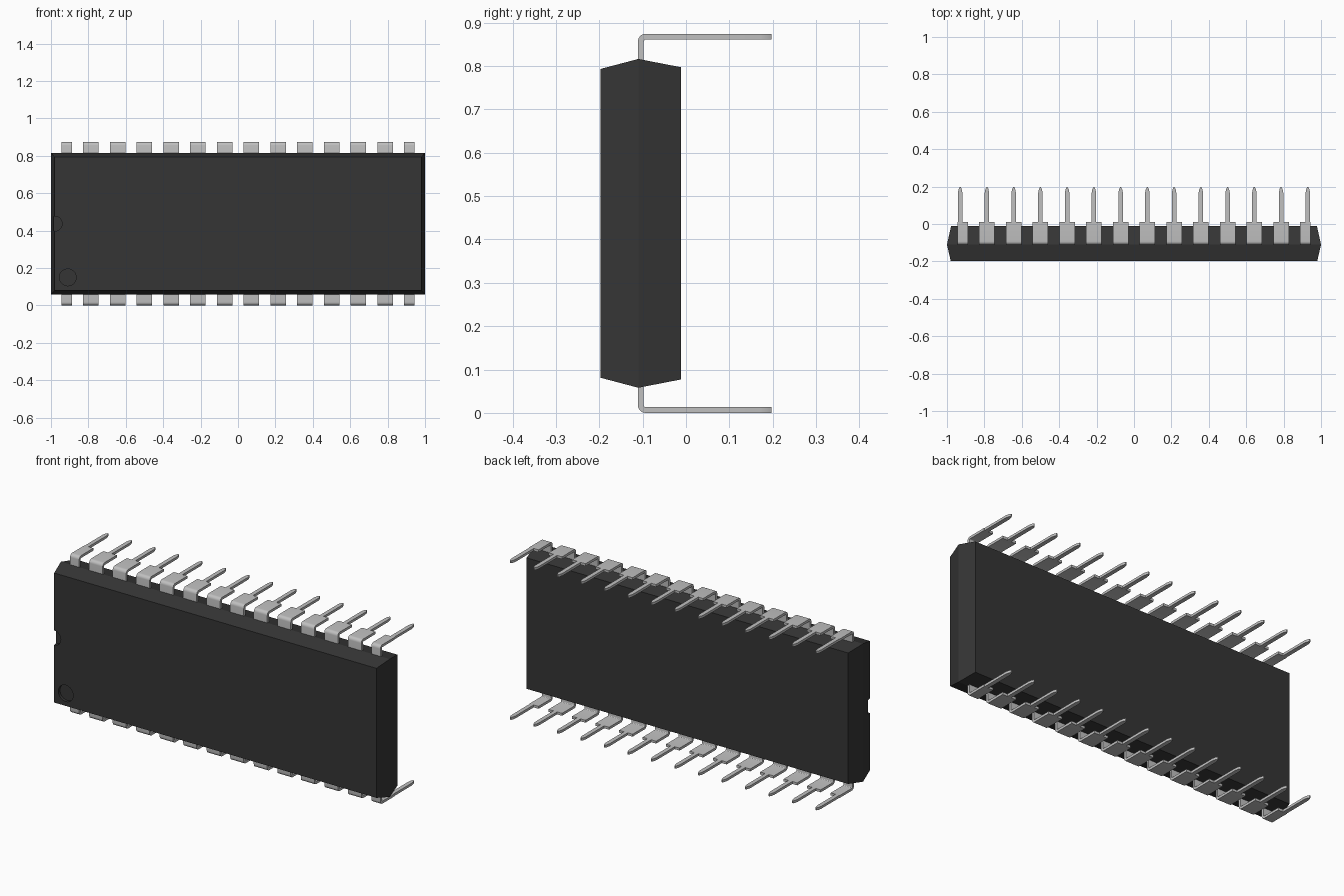
import bpy, bmesh, math
from mathutils import Matrix, Vector

cube = bpy.data.objects.get("Cube")
if cube:
    bpy.data.objects.remove(cube, do_unlink=True)

MID_Z = 0.437     # height of the mirror plane between the two pin rows
SEAM_Y = -0.11    # parting line of the moulded body
PINS = 14
PITCH = 0.143


def material(name, value, roughness, metallic=0.0):
    mat = bpy.data.materials.new(name)
    mat.use_nodes = True
    colour = (value, value, value, 1)
    mat.diffuse_color = colour
    node = mat.node_tree.nodes["Principled BSDF"]
    node.inputs["Base Color"].default_value = colour
    node.inputs["Roughness"].default_value = roughness
    node.inputs["Metallic"].default_value = metallic
    return mat


black = material("black plastic", 0.036, 0.6)
silver = material("silver metal", 0.53, 0.4)


def make_object(name, bm, mat):
    bmesh.ops.recalc_face_normals(bm, faces=bm.faces)
    mesh = bpy.data.meshes.new(name)
    bm.to_mesh(mesh)
    bm.free()
    if mat:
        mesh.materials.append(mat)
    obj = bpy.data.objects.new(name, mesh)
    bpy.context.collection.objects.link(obj)
    return obj


def extrude_outline(bm, points, offset):
    """Turn a flat outline into a solid by extruding it along offset."""
    face = bm.faces.new([bm.verts.new(p) for p in points])
    result = bmesh.ops.extrude_face_region(bm, geom=[face], use_keep_orig=True)
    moved = [v for v in result["geom"] if isinstance(v, bmesh.types.BMVert)]
    bmesh.ops.translate(bm, verts=moved, vec=Vector(offset))


# Body: three rectangles lofted from the front face over the seam to the back
bm = bmesh.new()
rings = []
for y, hx, hz in ((-0.197, 0.98, 0.356), (SEAM_Y, 1.0, 0.379), (-0.012, 0.978, 0.36)):
    rings.append([bm.verts.new((sx * hx, y, MID_Z + sz * hz))
                  for sx, sz in ((-1, -1), (1, -1), (1, 1), (-1, 1))])
for a, b in zip(rings, rings[1:]):
    for i in range(4):
        j = (i + 1) % 4
        bm.faces.new((a[i], a[j], b[j], b[i]))
bm.faces.new(rings[0])
bm.faces.new(rings[-1])
body = make_object("body", bm, black)


# Orientation notch and first-pin dimple sunk into the front face
def sink_circle(name, x, z, radius, depth):
    bm = bmesh.new()
    bmesh.ops.create_cone(bm, cap_ends=True, segments=32, radius1=radius,
                          radius2=radius, depth=2 * depth,
                          matrix=Matrix.Translation((x, -0.197, z))
                          @ Matrix.Rotation(math.pi / 2, 4, "X"))
    cutter = make_object(name, bm, black)
    cutter.hide_render = True
    mod = body.modifiers.new(name, "BOOLEAN")
    mod.operation = "DIFFERENCE"
    mod.solver = "EXACT"
    mod.object = cutter
    bpy.context.view_layer.objects.active = body
    bpy.ops.object.modifier_apply(modifier=mod.name)
    bpy.data.objects.remove(cutter, do_unlink=True)


sink_circle("notch_cutter", -0.98, 0.437, 0.04, 0.025)
sink_circle("dimple_cutter", -0.91, 0.15, 0.045, 0.015)


# Pins: a bent shoulder strip plus a narrow blade with a tapered tip
def make_pin(name, x, left, right, side):
    thick, outer, radius = 0.0135, 0.437, 0.018
    front, shoulder, end = SEAM_Y - 0.001, 0.012, 0.197

    def arc(r):
        cy, cz = front + radius, outer - radius
        return [(cy - r * math.cos(t), cz + r * math.sin(t))
                for t in (i * math.pi / 12 for i in range(7))]

    profile = [(front, 0.35)] + arc(radius) + [(shoulder, outer), (shoulder, outer - thick)]
    profile += arc(radius - thick)[::-1] + [(front + thick, 0.35)]
    bm = bmesh.new()
    extrude_outline(bm, [(x - left, y, MID_Z + side * z) for y, z in profile],
                    (left + right, 0, 0))

    half = [(0.0115, shoulder), (0.0115, end - 0.028), (0.008, end - 0.01), (0.003, end)]
    blade = half + [(-dx, y) for dx, y in reversed(half)]
    extrude_outline(bm, [(x + dx, y, MID_Z + side * outer) for dx, y in blade],
                    (0, 0, -side * thick))
    return make_object(name, bm, silver)


pins = []
for row, side in (("upper", 1), ("lower", -1)):
    for i in range(PINS):
        # End pins have their outer shoulder trimmed off
        left = 0.014 if i == 0 else 0.041
        right = 0.014 if i == PINS - 1 else 0.041
        x = (i - (PINS - 1) / 2) * PITCH
        pins.append(make_pin(f"{row}_pin_{i + 1:02d}", x, left, right, side))

# Smooth only the bends and the round recess walls
bpy.ops.object.select_all(action="DESELECT")
for obj in pins + [body]:
    obj.select_set(True)
bpy.context.view_layer.objects.active = body
bpy.ops.object.shade_smooth_by_angle(angle=math.radians(20))
